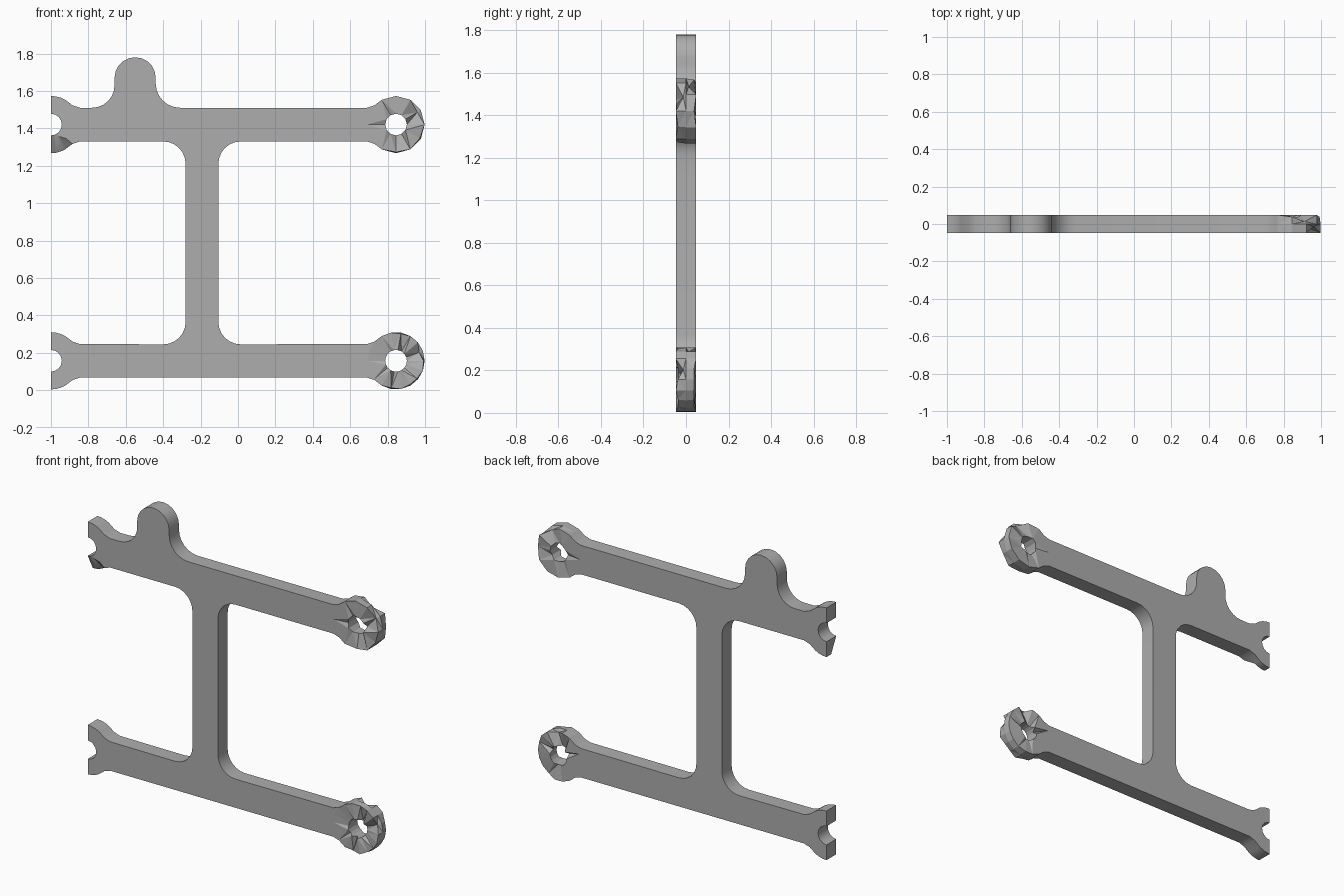
import bpy, bmesh, random
from math import cos, sin, radians, pi

cube = bpy.data.objects.get("Cube")
if cube:
    bpy.data.objects.remove(cube)

random.seed(4)
HALF = 0.048                  # half thickness of the plate
LOW, HIGH = 0.157, 1.42       # centre heights of the two bars
RING, BORE = 0.153, 0.058     # eyelet radii
EYE_X = 0.845

grey = bpy.data.materials.new("plain grey")
grey.use_nodes = True
colour = (0.42, 0.42, 0.42, 1)
grey.diffuse_color = colour
grey.node_tree.nodes["Principled BSDF"].inputs["Base Color"].default_value = colour


def arc(cx, cz, r, start, end, steps):
    angles = [radians(start + (end - start) * i / steps) for i in range(steps + 1)]
    return [(cx + r * cos(a), cz + r * sin(a)) for a in angles]


def neck(cx, cz, side, up):
    """Flare between a straight bar edge and a round end, bar side first."""
    return [(cx + side * dx, cz + up * dz) for dx, dz in ((0.155, 0.09), (0.115, 0.103))]


def finish(bm, name):
    bmesh.ops.recalc_face_normals(bm, faces=bm.faces)
    mesh = bpy.data.meshes.new(name)
    bm.to_mesh(mesh)
    bm.free()
    mesh.materials.append(grey)
    obj = bpy.data.objects.new(name, mesh)
    bpy.context.collection.objects.link(obj)
    return obj


def right_end(z, sides):
    """Bar end that hugs an eyelet, traced upwards."""
    return (neck(EYE_X, z, -1, -1) + arc(EYE_X, z, RING, 240, 120, sides // 3)
            + neck(EYE_X, z, -1, 1)[::-1])


def claw(z):
    """Open half-round claw, traced downwards."""
    return (neck(-1, z, 1, 1) + arc(-1, z, RING, 60, 90, 3)
            + arc(-1, z, BORE, 90, -90, 8)
            + arc(-1, z, RING, 270, 300, 3) + neck(-1, z, 1, -1)[::-1])


# Frame: two bars, post and rounded tab as one outline
outline = (right_end(LOW, 18)
           + arc(0.015, 0.365, 0.12, 270, 180, 6)
           + arc(0.015, 1.21, 0.12, 180, 90, 6)
           + right_end(HIGH, 12)
           + arc(-0.31, 1.64, 0.13, 270, 180, 6)
           + arc(-0.55, 1.67, 0.11, 0, 180, 10)
           + arc(-0.78, 1.63, 0.12, 0, -90, 6)
           + claw(HIGH)
           + arc(-0.40, 1.21, 0.12, 90, 0, 6)
           + arc(-0.40, 0.365, 0.12, 0, -90, 6)
           + claw(LOW))
bm = bmesh.new()
face = bm.faces.new([bm.verts.new((x, -HALF, z)) for x, z in outline])
made = bmesh.ops.extrude_face_region(bm, geom=[face], use_keep_orig=True)
for v in made["geom"]:
    if isinstance(v, bmesh.types.BMVert):
        v.co.y = HALF
caps = [f for f in bm.faces if len(f.verts) > 4]
bmesh.ops.triangulate(bm, faces=caps)

# Chipped lower prong on the upper claw
bmesh.ops.bisect_plane(bm, geom=bm.verts[:] + bm.edges[:] + bm.faces[:],
                       plane_co=(-0.9, 0, 1.34), plane_no=(0.3, 0, 1))
for v in bm.verts:
    if v.co.x < -0.9 and 1.2 < v.co.z < 1.33 and v.co.y < 0:
        v.co.y += 0.05
frame = finish(bm, "frame")
bpy.ops.object.select_all(action="DESELECT")
frame.select_set(True)
bpy.context.view_layer.objects.active = frame
bpy.ops.object.shade_smooth_by_angle(angle=radians(35))


def eyelet(name, z, sides):
    """Rough-hewn ring: front rim, outer ridge, back rim and bore."""
    bm = bmesh.new()
    loops = [[] for _ in range(5)]
    for i in range(sides):
        a = 2 * pi * i / sides
        joined = cos(a) < -0.45
        chip = [0 if joined else random.choice((0, 0, 0.01, 0.035)) for _ in range(2)]
        dent = [random.choice((0, 0, 0.012, 0.03)) for _ in range(2)]
        section = ((RING - chip[0] * 0.6, -HALF + chip[0]), (RING, 0),
                   (RING - chip[1] * 0.6, HALF - chip[1]),
                   (BORE, HALF - dent[0]), (BORE, -HALF + dent[1]))
        for loop, (r, y) in zip(loops, section):
            loop.append(bm.verts.new((EYE_X + r * cos(a), y, z + r * sin(a))))
    for k in range(5):
        p, q = loops[k], loops[(k + 1) % 5]
        for i in range(sides):
            j = (i + 1) % sides
            bm.faces.new((p[i], p[j], q[j], q[i]))
    bmesh.ops.triangulate(bm, faces=bm.faces[:])
    return finish(bm, name)


# Eyelets
eyelet("upper_eyelet", HIGH, 12)
eyelet("lower_eyelet", LOW, 18)
